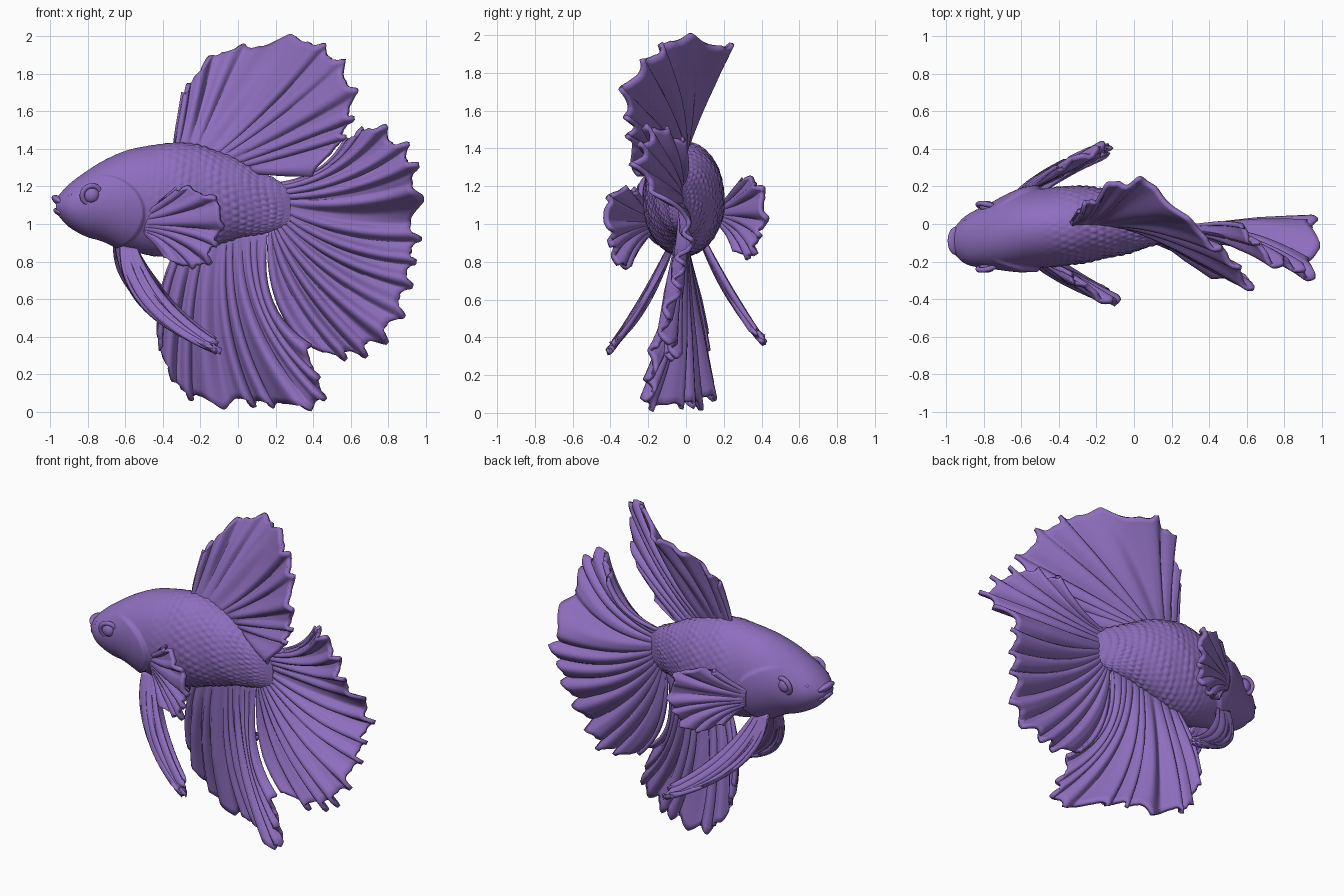
import bpy, math, random
from mathutils import Vector

if "Cube" in bpy.data.objects:
    bpy.data.objects.remove(bpy.data.objects["Cube"])

random.seed(4)
mat = bpy.data.materials.new("purple")
mat.diffuse_color = (0.27, 0.155, 0.51, 1)
mat.use_nodes = True
mat.node_tree.nodes["Principled BSDF"].inputs["Base Color"].default_value = mat.diffuse_color


def spline(pts, t):
    """Catmull-Rom through pts, t in 0..1"""
    n = len(pts) - 1
    i = min(int(t * n), n - 1)
    f = t * n - i
    a, b, c, d = (Vector(pts[min(max(k, 0), n)]) for k in (i - 1, i, i + 1, i + 2))
    return 0.5 * (2 * b + (c - a) * f + (2 * a - 5 * b + 4 * c - d) * f * f
                  + (3 * b - a - 3 * c + d) * f ** 3)


def add_mesh(name, verts, faces):
    me = bpy.data.meshes.new(name)
    me.from_pydata(verts, [], faces)
    ob = bpy.data.objects.new(name, me)
    bpy.context.collection.objects.link(ob)
    return finish(ob, name)


def finish(ob, name):
    ob.name = name
    ob.data.materials.append(mat)
    for p in ob.data.polygons:
        p.use_smooth = True
    return ob


def fin(name, base, mid, edge, rays, amp, scallop, axis=(0, 1, 0), thick=0.024, nu=140, nv=24):
    """Pleated fan: each ray is a quadratic curve base -> mid -> edge"""
    axis = Vector(axis).normalized()
    jit = [random.uniform(0.5, 1.2) for _ in range(rays + 3)]
    verts, faces = [], []
    for i in range(nu + 1):
        u = i / nu
        B, M, E = spline(base, u), spline(mid, u), spline(edge, u)
        ph = rays * u + 0.3 * math.sin(9 * u) + 0.15 * math.sin(23 * u)
        notch = abs(math.sin(math.pi * ph)) ** 1.2
        ripple = abs(math.sin(math.pi * ph * 2))
        E = E - (E - M).normalized() * (scallop * jit[int(max(ph, 0))] * notch + 0.25 * scallop * ripple)
        fine = 0.75 * math.sin(2 * math.pi * ph) + 0.2 * math.sin(4 * math.pi * ph + 1)
        broad = 0.5 * math.sin(2 * math.pi * ph / 2.6 + 0.5)
        for j in range(nv + 1):
            v = j / nv
            p = B * (1 - v) ** 2 + M * 2 * v * (1 - v) + E * v * v
            p += axis * amp * (fine * min(1, v * 1.6) + broad * v * v)
            verts.append(p)
    w = nv + 1
    for i in range(nu):
        for j in range(nv):
            k = i * w + j
            faces.append((k, k + 1, k + w + 1, k + w))
    ob = add_mesh(name, verts, faces)
    so = ob.modifiers.new("thickness", "SOLIDIFY")
    so.thickness = thick
    so.offset = 0
    return ob


def flip(pts, dx, dz):
    return [(x + dx, -y, z + dz) for x, y, z in pts]


# Body: stations of x, top z, bottom z, half width, centre y
stations = [(-0.968, 1.135, 1.06, .055, -.09), (-0.9, 1.21, 0.985, .125, -.085), (-0.8, 1.285, .93, .165, -.07),
            (-0.7, 1.345, .905, .19, -.05), (-0.58, 1.395, .86, .205, -.03), (-0.44, 1.42, .83, .21, -.018),
            (-0.3, 1.43, .84, .205, -.005), (-0.15, 1.40, .88, .18, 0), (0, 1.34, .925, .135, -.01),
            (0.12, 1.275, .95, .085, -.02), (0.2, 1.235, .965, .05, -.03), (0.28, 1.19, 1.0, .01, -.035)]
NR, NA = 190, 160
verts, faces = [], []
for i in range(NR + 1):
    x, zt, zb, hw, cy = spline(stations, i / NR)
    cz, hh = (zt + zb) / 2, (zt - zb) / 2
    for j in range(NA):
        a = 2 * math.pi * j / NA
        s, c = math.sin(a), math.cos(a)
        z = cz + hh * s
        # uneven overlapping scales behind the head
        row = x / 0.04 + 0.25 * math.sin(3 * a + 5 * x)
        fa = a / (2 * math.pi) * 34 + 0.5 * (math.floor(row) % 2)
        q = (row % 1 - 0.5) ** 2 + (fa % 1 - 0.5) ** 2
        h = 0.01 * max(0, 1 - 3 * q) * min(1, max(0, (x + 0.52) / 0.25)) * min(1, max(0, (0.28 - x) / 0.1))
        h *= 0.7 + 0.3 * math.sin(5 * math.floor(row) + 7 * math.floor(fa))
        # raised gill cover with a sharp rear edge
        d = math.hypot((x + 0.75) / 0.25, (z - 1.06) / 0.2)
        if x > -0.75:
            h += 0.022 * min(1, (x + 0.75) / 0.15) * min(1, max(0, (1.03 - d) / 0.06))
        verts.append((x, cy + (hw + h) * c, z + h * s))
for i in range(NR):
    for j in range(NA):
        k, l = i * NA + j, i * NA + (j + 1) % NA
        faces.append((k, k + NA, l + NA, l))
faces += [tuple(range(NA)), tuple(range(NR * NA, NR * NA + NA))[::-1]]
add_mesh("body", verts, faces)


def ball(name, loc, scale, rot=(0, 0, 0)):
    bpy.ops.mesh.primitive_uv_sphere_add(segments=32, ring_count=16, location=loc, rotation=rot)
    bpy.context.object.scale = scale
    return finish(bpy.context.object, name)


# Lips, protruding and sloping down and back
ball("upper_lip", (-0.948, -0.09, 1.12), (.05, .075, .024), (0, 0.6, 0))
ball("lower_lip", (-0.94, -0.09, 1.06), (.045, .07, .02), (0, 0.4, 0))

# Eyes and eye rims, nostrils
for side, label in ((-1, "right"), (1, "left")):
    loc = (-0.78, -0.068 + side * 0.16, 1.155)
    ball("eye_" + label, loc, (.042, .03, .042))
    bpy.ops.mesh.primitive_torus_add(location=loc, rotation=(math.pi / 2 - side * 0.25, 0, -side * 0.25),
                                     major_radius=0.05, minor_radius=0.014)
    finish(bpy.context.object, "eye_rim_" + label)
    ball("nostril_" + label, (-0.89, -0.085 + side * 0.105, 1.15), (.014, .012, .014))

# Dorsal fin, its trailing part sweeping to the right side
fin("dorsal_fin",
    [(-.34, 0, 1.41), (-.2, 0, 1.39), (-.07, -.01, 1.35), (.06, -.02, 1.28)],
    [(-.31, .02, 1.58), (-.15, .08, 1.66), (.12, .02, 1.6), (.27, -.12, 1.45), (.22, -.13, 1.26)],
    [(-.29, .05, 1.7), (-.23, .14, 1.8), (-.09, .23, 1.94), (.14, .19, 1.97), (.32, 0, 2.01), (.5, -.17, 1.94),
     (.63, -.32, 1.78), (.63, -.33, 1.58), (.55, -.3, 1.42), (.4, -.25, 1.26)],
    10, .026, .06)

# Tail fin
fin("tail_fin",
    [(.19, -.03, 1.21), (.22, -.03, 1.08), (.17, -.03, .965)],
    [(.46, .0, 1.23), (.58, -.05, 1.2), (.6, .02, 1.03), (.5, -.03, .78), (.32, -.06, .68), (.14, -.03, .56)],
    [(.58, -.04, 1.46), (.73, -.17, 1.54), (.87, -.24, 1.48), (.96, -.29, 1.35), (.99, -.16, 1.18),
     (.99, -.01, 1.0), (.96, .0, .82), (.93, -.07, .63), (.86, -.1, .44), (.7, -.07, .29), (.54, -.06, .28),
     (.38, -.06, .34)],
    13, .036, .065, nu=180)

# Anal fin
fin("anal_fin",
    [(-.31, 0, .88), (-.15, 0, .91), (0, -.01, .95), (.16, -.02, .97)],
    [(-.43, .04, .68), (-.3, .03, .55), (-.14, .0, .5), (.0, -.02, .5), (.07, -.04, .54)],
    [(-.42, .08, .4), (-.39, .12, .24), (-.28, .13, .08), (-.14, .1, .015), (.04, .05, .02), (.22, -.06, .02),
     (.46, -.22, .02), (.43, -.19, .2), (.39, -.15, .35)],
    10, .032, .05)

# Paired pectoral and pelvic fins
pec = ([(-.5, -.19, 1.05), (-.5, -.19, 1.0), (-.49, -.18, .95)],
       [(-.4, -.25, 1.12), (-.28, -.31, 1.04), (-.28, -.31, .95), (-.41, -.24, .88)],
       [(-.33, -.29, 1.19), (-.22, -.36, 1.2), (-.1, -.42, 1.13), (-.07, -.43, 1.04), (-.1, -.4, .9),
        (-.14, -.37, .79), (-.27, -.31, .76), (-.38, -.27, .82)])
pel = ([(-.63, -.08, .88), (-.54, -.08, .88)],
       [(-.63, -.2, .53), (-.53, -.25, .54), (-.42, -.22, .58)],
       [(-.14, -.41, .34), (-.08, -.42, .31), (-.12, -.37, .38)])
fin("pectoral_fin_right", *pec, 7, .019, .04, axis=(.45, .9, 0), thick=.028, nu=90)
fin("pectoral_fin_left", *[flip(p, -.07, .05) for p in pec], 7, .019, .04, axis=(-.45, .9, 0), thick=.028, nu=90)
fin("pelvic_fin_right", *pel, 2, .012, .04, axis=(.4, .9, .2), thick=.034, nu=30)
fin("pelvic_fin_left", *[flip(p, -.03, .05) for p in pel], 2, .012, .04, axis=(-.4, .9, .2), thick=.034, nu=30)
